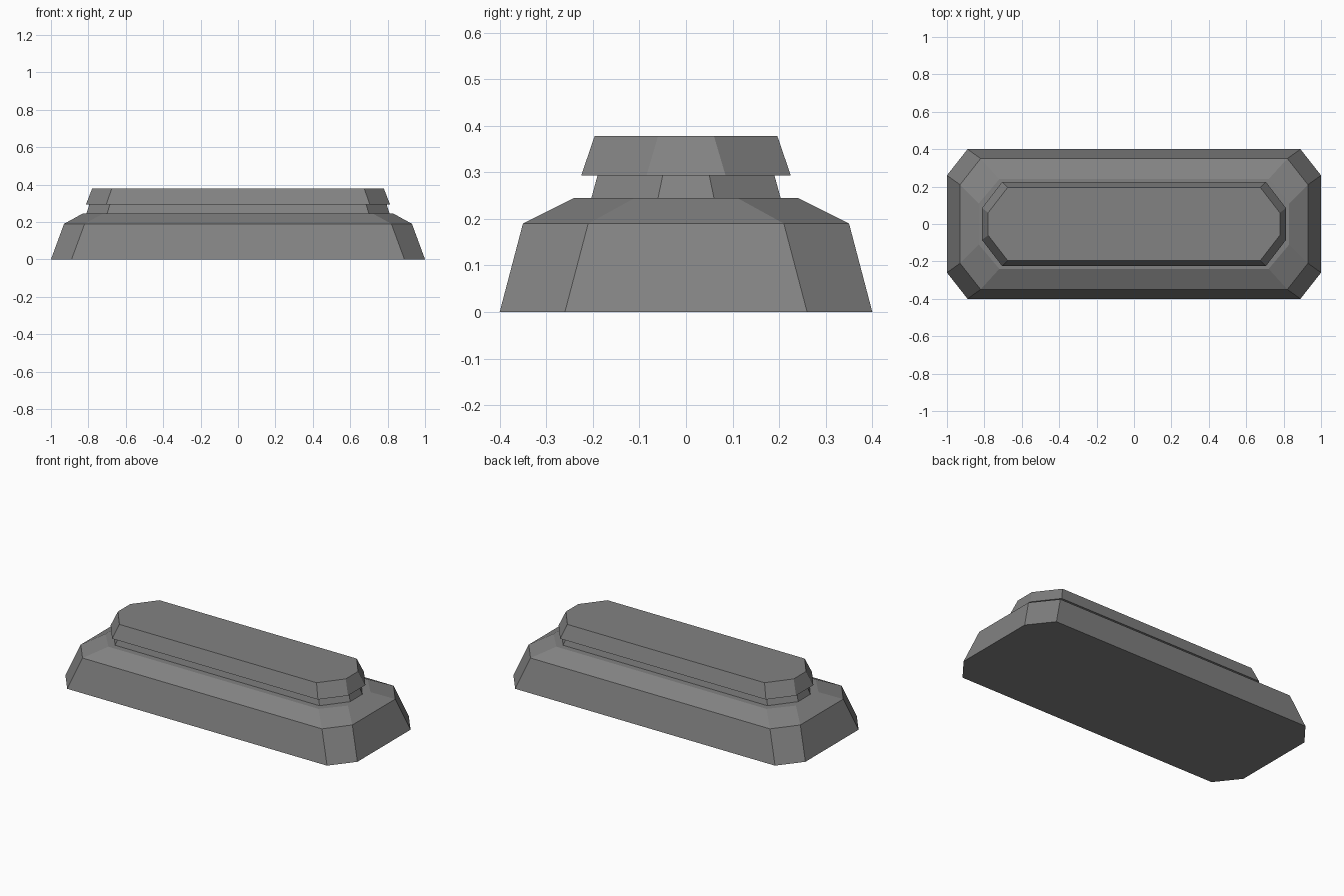
import bpy, bmesh

if "Cube" in bpy.data.objects:
    bpy.data.objects.remove(bpy.data.objects["Cube"])

# Dark grey finish shared by all parts
dark = bpy.data.materials.new("dark_grey")
dark.diffuse_color = (0.225, 0.225, 0.225, 1.0)
dark.use_nodes = True
dark.node_tree.nodes["Principled BSDF"].inputs["Base Color"].default_value = dark.diffuse_color


def octagon(hx, hy, cx, cy, z):
    # Rectangle with cut corners; cx, cy are where the cuts start
    return [(hx, -cy, z), (hx, cy, z), (cx, hy, z), (-cx, hy, z),
            (-hx, cy, z), (-hx, -cy, z), (-cx, -hy, z), (cx, -hy, z)]


def loft(name, sections):
    bm = bmesh.new()
    rings = [[bm.verts.new(p) for p in octagon(*s)] for s in sections]
    for low, high in zip(rings, rings[1:]):
        for i in range(8):
            j = (i + 1) % 8
            bm.faces.new((low[i], low[j], high[j], high[i]))
    bm.faces.new(rings[0][::-1])
    bm.faces.new(rings[-1])
    bmesh.ops.recalc_face_normals(bm, faces=bm.faces)
    mesh = bpy.data.meshes.new(name)
    bm.to_mesh(mesh)
    bm.free()
    mesh.materials.append(dark)
    obj = bpy.data.objects.new(name, mesh)
    bpy.context.collection.objects.link(obj)
    return obj


# Sloped plinth with bevelled shoulder
loft("plinth", [(1.0, 0.40, 0.89, 0.26, 0.0),
                (0.93, 0.35, 0.82, 0.21, 0.19),
                (0.83, 0.24, 0.72, 0.11, 0.245)])

# Recessed neck
loft("neck", [(0.81, 0.203, 0.70, 0.06, 0.245),
              (0.795, 0.19, 0.685, 0.05, 0.293)])

# Overhanging tapered cap
loft("cap", [(0.813, 0.225, 0.705, 0.085, 0.293),
             (0.78, 0.196, 0.675, 0.06, 0.378)])
